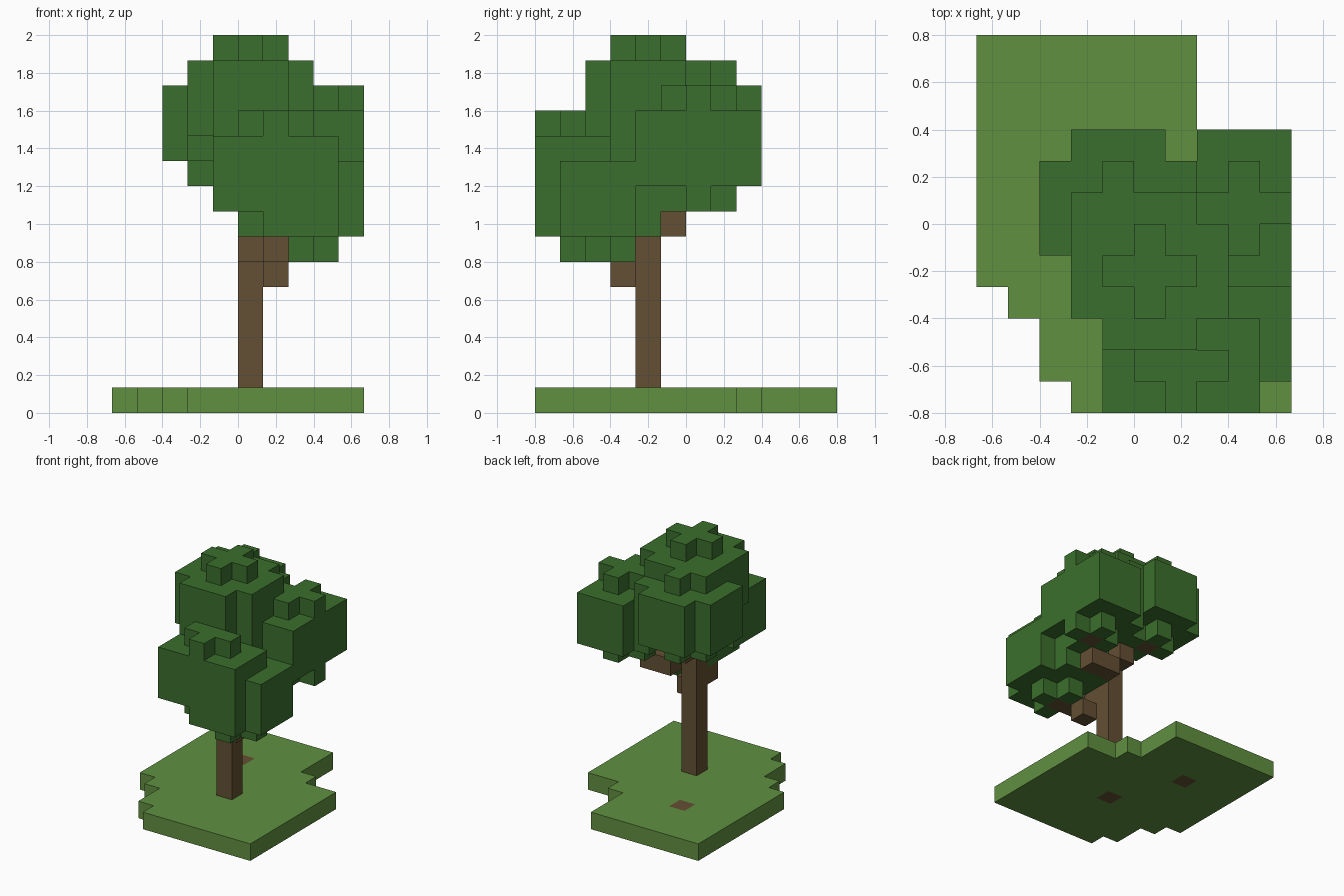
import bpy
import bmesh
from mathutils import Vector

cube = bpy.data.objects.get("Cube")
if cube:
    bpy.data.objects.remove(cube, do_unlink=True)

U = 2 / 15  # edge of one block


def make_material(name, color):
    mat = bpy.data.materials.new(name)
    mat.use_nodes = True
    rgba = (*color, 1.0)
    mat.diffuse_color = rgba
    bsdf = next(n for n in mat.node_tree.nodes if n.type == "BSDF_PRINCIPLED")
    bsdf.inputs["Base Color"].default_value = rgba
    return mat


bark = make_material("bark brown", (0.127, 0.080, 0.033))
leaf = make_material("leaf green", (0.044, 0.159, 0.026))
grass = make_material("grass green", (0.119, 0.279, 0.053))


def leaf_ball(cx, cy, cz):
    """Rounded five-block ball, trimmed where it would pass the plot edge."""
    cells = set()
    r = range(-2, 3)
    for dx in r:
        for dy in r:
            for dz in r:
                if abs(dz) == 2:
                    keep = abs(dx) + abs(dy) <= 1
                else:
                    keep = abs(dx) + abs(dy) < 4
                x, y = cx + dx, cy + dy
                if keep and -5 <= x < 5 and -6 <= y < 6:
                    cells.add((x, y, cz + dz))
    return cells


def lawn():
    """Ground slab with two stepped corners."""
    starts = {-6: -2, -5: -3, -4: -3, -3: -4}
    ends = {2: 3, 3: 2, 4: 2, 5: 2}
    return {(x, y, 0) for y in range(-6, 6)
            for x in range(starts.get(y, -5), ends.get(y, 5))}


# Parts in order of priority: earlier parts keep the shared blocks
parts = [
    ("trunk", bark, {(0, -2, z) for z in range(12)}),
    ("root_block", bark, {(-2, 2, 0)}),
    ("front_right_branch", bark, {(1, -3, 5), (1, -4, 6), (2, -4, 6)}),
    ("front_branch", bark, {(0, -3, 6)}),
    ("back_right_branch", bark, {(1, -1, 7), (2, -1, 7), (3, 0, 8)}),
    ("back_left_branch", bark, {(0, -1, 8), (-1, 0, 9)}),
    ("top_foliage", leaf, leaf_ball(0, -2, 12)),
    ("back_left_foliage", leaf, leaf_ball(-1, 0, 11)),
    ("back_right_foliage", leaf, leaf_ball(3, 0, 10)),
    ("front_foliage", leaf, leaf_ball(1, -5, 9)),
    ("front_right_foliage", leaf, leaf_ball(2, -4, 8)),
    ("grass_slab", grass, lawn()),
]

occupied = set().union(*(cells for _, _, cells in parts))


def build(name, mat, cells):
    """Outer skin of the blocks, with flat areas merged."""
    bm = bmesh.new()
    for cell in cells:
        center = Vector(cell) + Vector((0.5, 0.5, 0.5))
        for axis in range(3):
            for sign in (-1, 1):
                n = Vector((0, 0, 0))
                n[axis] = sign
                near = tuple(int(c + d) for c, d in zip(cell, n))
                if near in occupied:
                    continue
                a = Vector((0, 0, 0))
                a[(axis + 1) % 3] = 0.5
                b = n.cross(a)
                mid = center + n * 0.5
                corners = (mid - a - b, mid + a - b, mid + a + b, mid - a + b)
                bm.faces.new([bm.verts.new(p * U) for p in corners])
    bmesh.ops.remove_doubles(bm, verts=bm.verts[:], dist=U * 0.01)
    bmesh.ops.dissolve_limit(bm, angle_limit=0.01, verts=bm.verts[:],
                             edges=bm.edges[:])
    mesh = bpy.data.meshes.new(name)
    bm.to_mesh(mesh)
    bm.free()
    mesh.materials.append(mat)
    bpy.context.collection.objects.link(bpy.data.objects.new(name, mesh))


taken = set()
for name, mat, cells in parts:
    build(name, mat, cells - taken)
    taken |= cells
